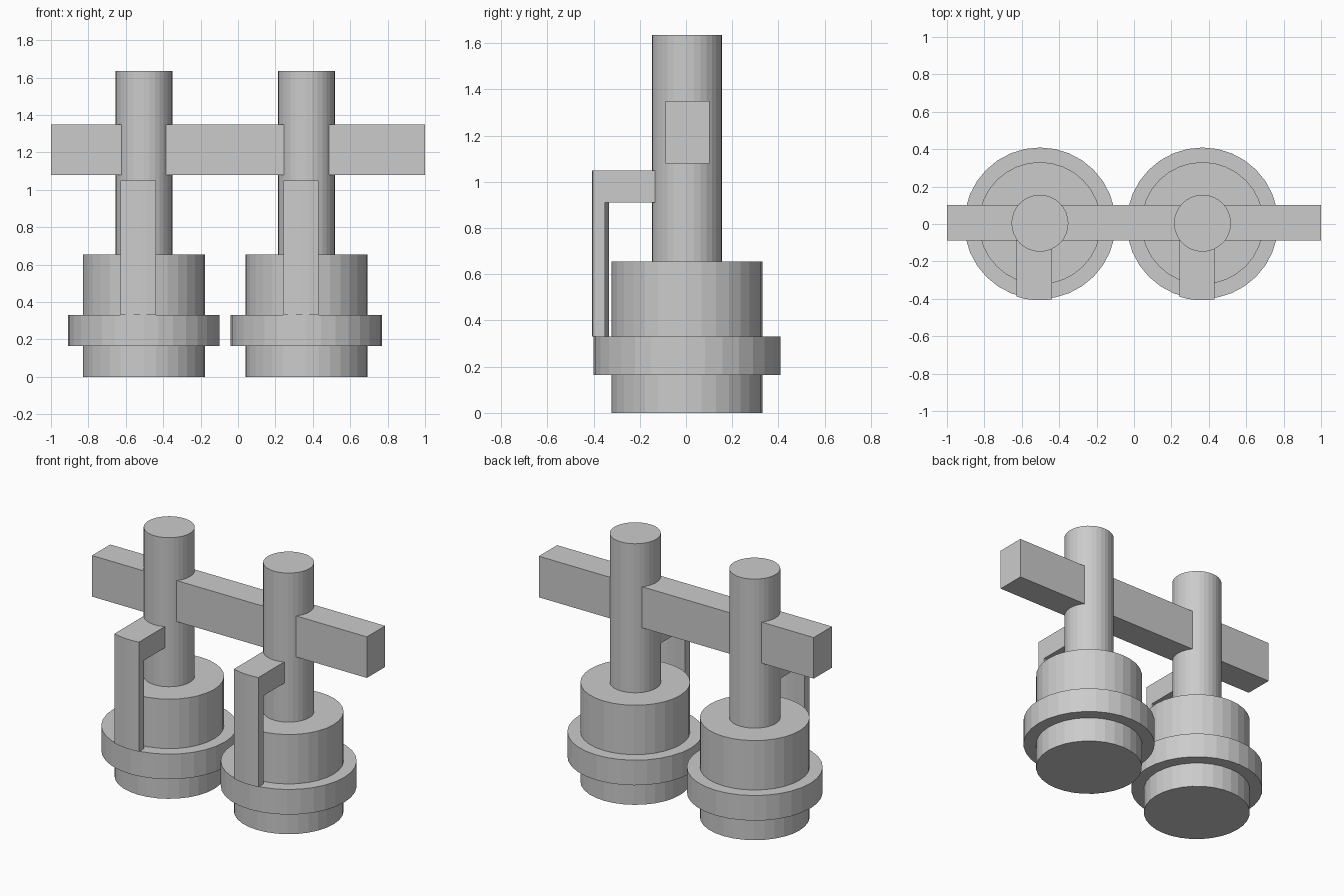
import bpy, bmesh
from math import sin, cos, sqrt, tau

if "Cube" in bpy.data.objects:
    bpy.data.objects.remove(bpy.data.objects["Cube"])

CY = 0.004            # depth of the post axes
SIDES = 32


def finish(name, bm, location):
    bmesh.ops.recalc_face_normals(bm, faces=bm.faces)
    mesh = bpy.data.meshes.new(name)
    bm.to_mesh(mesh)
    bm.free()
    obj = bpy.data.objects.new(name, mesh)
    obj.location = location
    bpy.context.collection.objects.link(obj)
    return obj


def skin(bm, rings, closed_ends=True):
    """Bridge successive closed rings of points and cap both ends."""
    loops = [[bm.verts.new(p) for p in ring] for ring in rings]
    n = len(loops[0])
    for a, b in zip(loops, loops[1:]):
        for i in range(n):
            j = (i + 1) % n
            bm.faces.new((a[i], a[j], b[j], b[i]))
    bm.faces.new(loops[0])
    bm.faces.new(loops[-1])


def turned_post(name, x):
    # stepped round profile: base, flange, drum, shaft (radius, height)
    profile = [(0.327, 0), (0.327, 0.165), (0.405, 0.165), (0.405, 0.33),
               (0.327, 0.33), (0.327, 0.655), (0.152, 0.655), (0.152, 1.635)]
    bm = bmesh.new()
    skin(bm, [[(r * cos(tau * i / SIDES), r * sin(tau * i / SIDES), z)
               for i in range(SIDES)] for r, z in profile])
    return finish(name, bm, (x, CY, 0))


def hook_arm(name, x):
    # L-shaped section (radius from post axis, height), curved around the post
    section = [(0.412, 0.33), (0.412, 1.05), (0.14, 1.05),
               (0.14, 0.91), (0.36, 0.91), (0.36, 0.33)]
    columns = [-0.124, -0.077, -0.03, 0.017, 0.064]
    bm = bmesh.new()
    skin(bm, [[(dx, -sqrt(r * r - dx * dx), z) for r, z in section]
              for dx in columns])
    return finish(name, bm, (x, CY, 0))


# Two identical posts, each with its hooked arm in front
for side, x in (("left", -0.503), ("right", 0.366)):
    turned_post(side + "_post", x)
    hook_arm(side + "_arm", x)

# Cross beam through both shafts
bpy.ops.mesh.primitive_cube_add(size=1, location=(0, 0.006, 1.215))
beam = bpy.context.object
beam.name = "cross_beam"
beam.scale = (2, 0.19, 0.27)
bpy.ops.object.transform_apply(location=False, rotation=False, scale=True)
